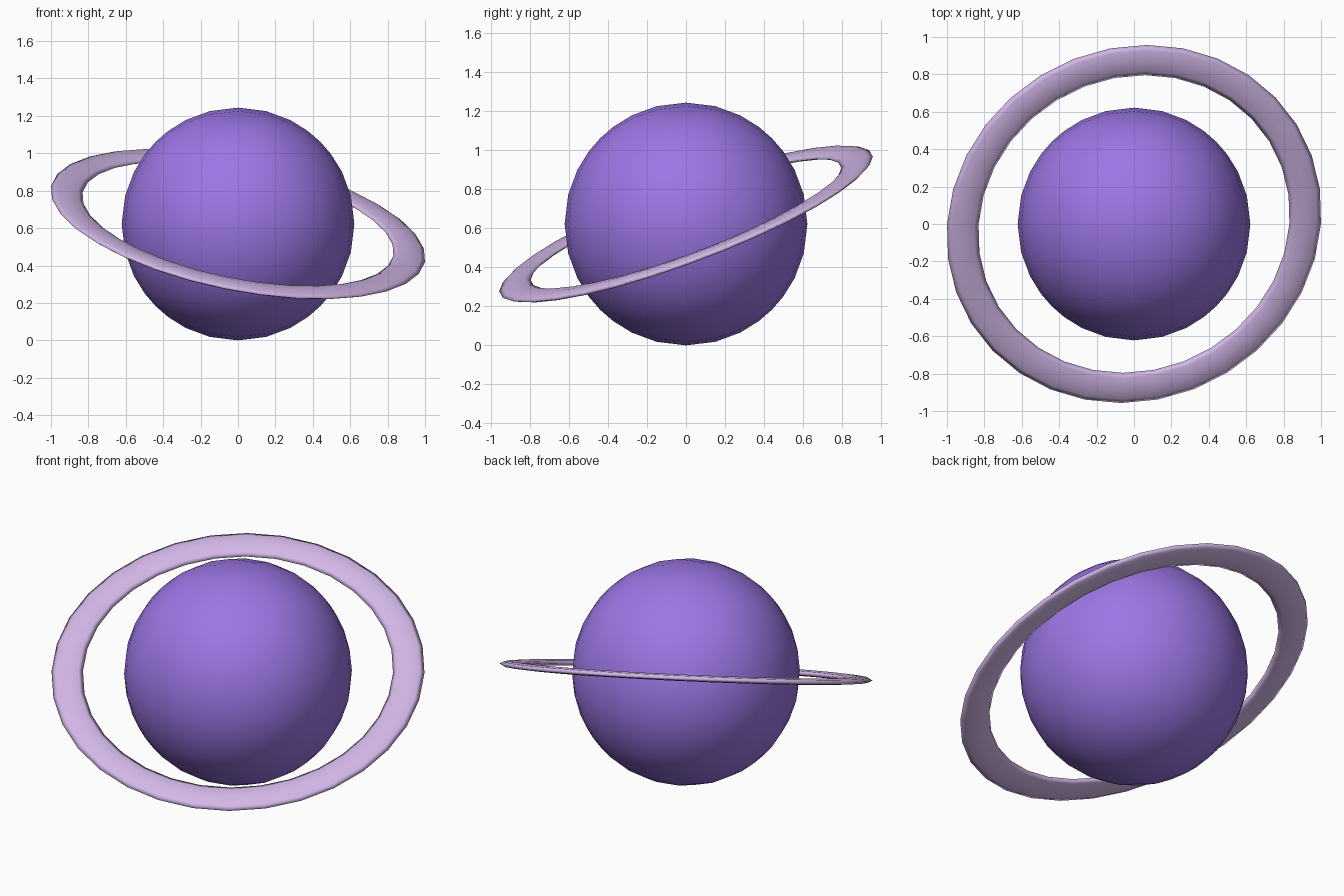
import bpy
import bmesh
from math import sin, cos, tau, radians

cube = bpy.data.objects.get("Cube")
if cube:
    bpy.data.objects.remove(cube, do_unlink=True)

CENTRE = (0, 0, 0.622)


def make_material(name, rgb):
    mat = bpy.data.materials.new(name)
    mat.use_nodes = True
    colour = (*rgb, 1)
    mat.diffuse_color = colour
    mat.node_tree.nodes["Principled BSDF"].inputs["Base Color"].default_value = colour
    return mat


def make_object(name, bm, mat):
    bmesh.ops.recalc_face_normals(bm, faces=bm.faces)
    for face in bm.faces:
        face.smooth = True
    mesh = bpy.data.meshes.new(name)
    bm.to_mesh(mesh)
    bm.free()
    mesh.materials.append(mat)
    obj = bpy.data.objects.new(name, mesh)
    bpy.context.collection.objects.link(obj)
    obj.location = CENTRE
    return obj


# Planet: gridded cube pushed out to a sphere
bm = bmesh.new()
bmesh.ops.create_cube(bm, size=2)
bmesh.ops.subdivide_edges(bm, edges=bm.edges[:], cuts=7, use_grid_fill=True)
for v in bm.verts:
    v.co = v.co.normalized() * 0.622
make_object("planet", bm, make_material("violet", (0.328, 0.181, 0.775)))

# Ring: thin lens-shaped section swept round the planet, then tilted
SEGMENTS, SIDES = 32, 8
MIDDLE, HALF_WIDTH, HALF_THICK = 0.934, 0.086, 0.018
bm = bmesh.new()
loops = []
for i in range(SEGMENTS):
    a = tau * i / SEGMENTS
    loop = []
    for j in range(SIDES):
        b = tau * j / SIDES
        r = MIDDLE + HALF_WIDTH * cos(b)
        loop.append(bm.verts.new((r * cos(a), r * sin(a), HALF_THICK * sin(b))))
    loops.append(loop)
for i in range(SEGMENTS):
    here, after = loops[i], loops[(i + 1) % SEGMENTS]
    for j in range(SIDES):
        k = (j + 1) % SIDES
        bm.faces.new((here[j], after[j], after[k], here[k]))
ring = make_object("ring", bm, make_material("pale lilac", (0.645, 0.474, 0.799)))
ring.rotation_euler = (radians(20.2), radians(11.5), 0)
